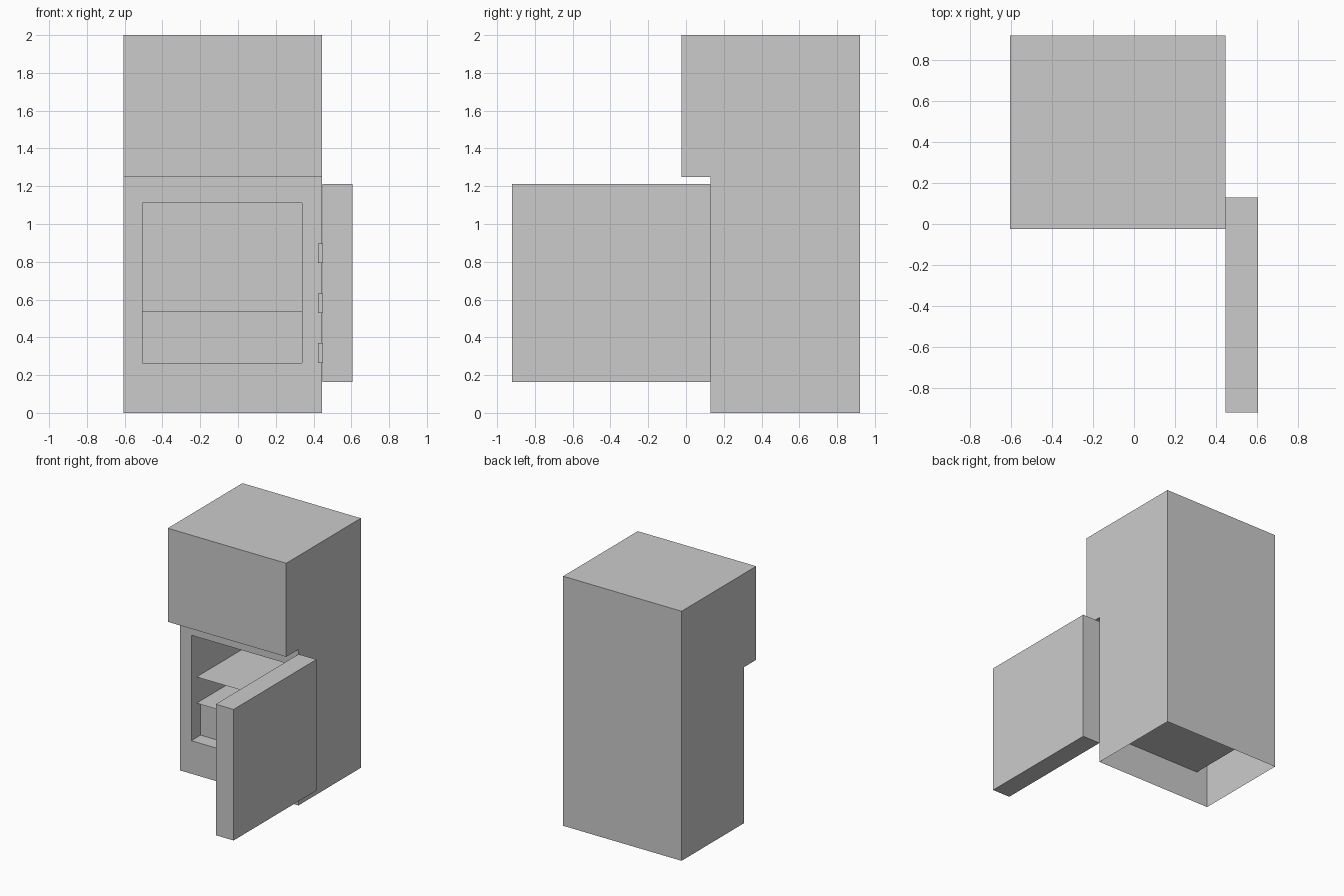
import bpy, bmesh

if "Cube" in bpy.data.objects:
    bpy.data.objects.remove(bpy.data.objects["Cube"])

grey = bpy.data.materials.new("light_grey")
grey.diffuse_color = (0.6, 0.6, 0.6, 1)
grey.use_nodes = True
grey.node_tree.nodes["Principled BSDF"].inputs["Base Color"].default_value = grey.diffuse_color

# Main dimensions
LEFT, RIGHT = -0.605, 0.445
TOP_FRONT, FRONT, BACK = -0.025, 0.13, 0.92
SPLIT, HEIGHT = 1.25, 2.0
IN_L, IN_R, IN_BOTTOM, IN_TOP, IN_BACK = -0.505, 0.34, 0.265, 1.11, 0.815


def finish(name, bm):
    mesh = bpy.data.meshes.new(name)
    bm.to_mesh(mesh)
    bm.free()
    mesh.materials.append(grey)
    obj = bpy.data.objects.new(name, mesh)
    bpy.context.collection.objects.link(obj)
    return obj


def box(name, x, y, z):
    bm = bmesh.new()
    bmesh.ops.create_cube(bm, size=1)
    for v in bm.verts:
        v.co = [r[0] if c < 0 else r[1] for c, r in zip(v.co, (x, y, z))]
    return finish(name, bm)


def sheet(name, corners):
    bm = bmesh.new()
    bm.faces.new([bm.verts.new(c) for c in corners])
    return finish(name, bm)


def ring(bm, x0, x1, y, z0, z1):
    return [bm.verts.new(c) for c in
            ((x0, y, z0), (x1, y, z0), (x1, y, z1), (x0, y, z1))]


def bridge(bm, a, b):
    for i in range(4):
        j = (i + 1) % 4
        bm.faces.new((a[i], a[j], b[j], b[i]))


# Cabinet shell: open underneath, with a recessed compartment in front
bm = bmesh.new()
frame = ring(bm, LEFT, RIGHT, FRONT, 0, SPLIT)
mouth = ring(bm, IN_L, IN_R, FRONT, IN_BOTTOM, IN_TOP)
rear = ring(bm, IN_L, IN_R, IN_BACK, IN_BOTTOM, IN_TOP)
bridge(bm, frame, mouth)
bridge(bm, mouth, rear)
bm.faces.new(rear)
profile = [(TOP_FRONT, SPLIT), (TOP_FRONT, HEIGHT), (BACK, HEIGHT), (BACK, 0)]
left = [frame[0], frame[3]] + [bm.verts.new((LEFT, y, z)) for y, z in profile]
right = [frame[1], frame[2]] + [bm.verts.new((RIGHT, y, z)) for y, z in profile]
bm.faces.new(left)
bm.faces.new(right)
for i in range(1, 5):
    bm.faces.new((left[i], left[i + 1], right[i + 1], right[i]))
bmesh.ops.recalc_face_normals(bm, faces=bm.faces[:])
finish("cabinet", bm)

# Thin shelves
for name, z in (("lower_shelf", 0.54), ("upper_shelf", 0.75)):
    sheet(name, ((IN_L, 0.197, z), (IN_R, 0.197, z),
                 (IN_R, IN_BACK, z), (IN_L, IN_BACK, z)))

# Drawer front below the lower shelf
sheet("drawer_front", ((IN_L, 0.247, IN_BOTTOM), (IN_R, 0.247, IN_BOTTOM),
                       (IN_R, 0.247, 0.54), (IN_L, 0.247, 0.54)))

# Door swung wide open
box("door", (RIGHT + 0.002, 0.605), (-0.92, FRONT), (0.163, 1.213))

# Hinges
for i, z in enumerate((0.317, 0.58, 0.845)):
    box(f"hinge_{i + 1}", (0.424, 0.466), (0.09, 0.129), (z - 0.052, z + 0.052))
